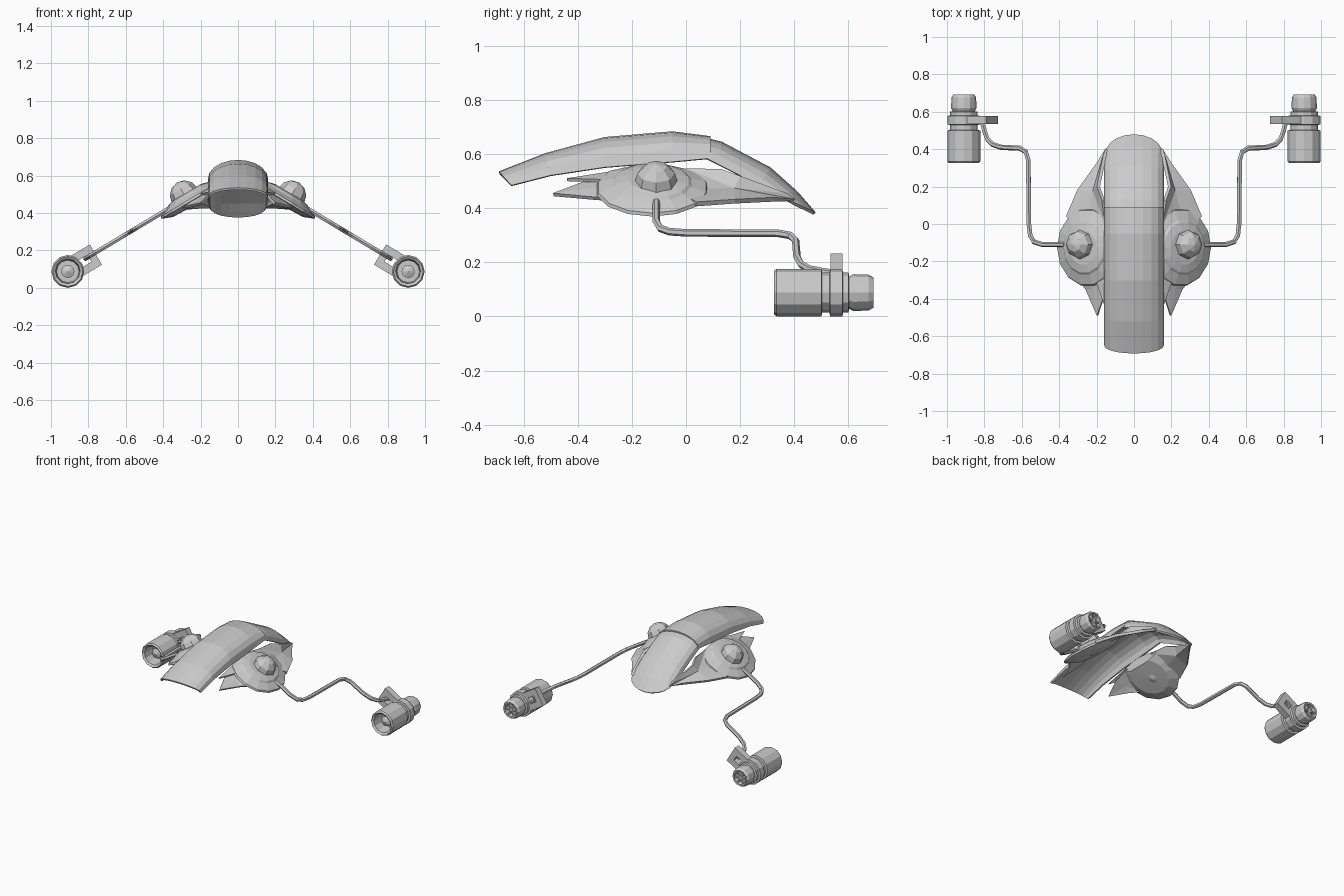
import bpy, bmesh
from math import pi, sin, cos, radians
from mathutils import Vector, Matrix

if "Cube" in bpy.data.objects:
    bpy.data.objects.remove(bpy.data.objects["Cube"])


def finish(name, bm, mirror=True, thick=0.0):
    bmesh.ops.recalc_face_normals(bm, faces=bm.faces)
    me = bpy.data.meshes.new(name)
    bm.to_mesh(me)
    bm.free()
    ob = bpy.data.objects.new(name, me)
    bpy.context.collection.objects.link(ob)
    if thick:
        m = ob.modifiers.new("thickness", 'SOLIDIFY')
        m.thickness = thick
        m.offset = 0
    if mirror:
        ob.modifiers.new("mirror", 'MIRROR')
    return ob


def shell(name, sections, n=10):
    """Arched shell; each section is (y top, y side, z top, z side)."""
    bm = bmesh.new()
    rows = []
    for yt, ys, zt, zs in sections:
        row = []
        for i in range(n + 1):
            a = pi * i / n
            k = sin(a) ** 0.85 if 0 < i < n else 0
            row.append(bm.verts.new((0.155 * cos(a), ys + (yt - ys) * k, zs + (zt - zs) * k)))
        rows.append(row)
    for r0, r1 in zip(rows, rows[1:]):
        for i in range(n):
            bm.faces.new((r0[i], r0[i + 1], r1[i + 1], r1[i]))
    return finish(name, bm, False, 0.012)


def revolve(profile, n, matrix):
    """Solid of revolution about local z; profile is (radius, height)."""
    bm = bmesh.new()
    vs = [bm.verts.new((r, 0, h)) for r, h in profile]
    es = [bm.edges.new(p) for p in zip(vs, vs[1:])]
    bmesh.ops.spin(bm, geom=vs + es, cent=(0, 0, 0), axis=(0, 0, 1),
                   angle=2 * pi, steps=n, use_merge=True)
    bmesh.ops.remove_doubles(bm, verts=bm.verts, dist=1e-5)
    bm.transform(matrix)
    return bm


def plate(name, pts, thick):
    """Fan of triangles around the middle of an outline."""
    bm = bmesh.new()
    vs = [bm.verts.new(p) for p in pts]
    c = bm.verts.new(sum((Vector(p) for p in pts), Vector()) / len(pts))
    for i in range(len(vs)):
        bm.faces.new((vs[i - 1], vs[i], c))
    return finish(name, bm, True, thick)


# Central hood and drooping tail
shell("front_hood", [(-.69, -.645, .53, .483), (-.52, -.50, .597, .52), (-.30, -.30, .657, .55),
                     (-.05, -.05, .678, .57), (.09, .09, .66, .583)])
shell("tail_hood", [(.07, .08, .655, .58), (.13, .12, .64, .56), (.20, .18, .603, .53),
                    (.31, .27, .545, .48), (.41, .32, .455, .457), (.475, .35, .38, .44)])

# Tilted side discs, trimmed where they meet the hood
tilt = Matrix.Translation((.25, -.125, .472)) @ Matrix.Rotation(radians(31), 4, 'Y') @ Matrix.Diagonal((1, 1.1, 1, 1))
bm = revolve([(0, .045), (.085, .045), (.125, .035), (.135, .025), (.185, .006), (.19, -.006),
              (.13, -.03), (0, -.035)], 14, tilt)
cut = bmesh.ops.bisect_plane(bm, geom=bm.verts[:] + bm.edges[:] + bm.faces[:],
                             plane_co=(.15, 0, 0), plane_no=(1, 0, 0), clear_inner=True)
bmesh.ops.holes_fill(bm, edges=[e for e in bm.edges if e.is_boundary])
finish("side_disc", bm)

# Faceted domes on the discs
bm = bmesh.new()
bmesh.ops.create_uvsphere(bm, u_segments=8, v_segments=6, radius=.08,
                          matrix=Matrix.Translation((.285, -.11, .495)) @ Matrix.Rotation(radians(31), 4, 'Y'))
finish("disc_dome", bm)

# Pointed fins in front of and behind each disc
plate("front_fin", [(.32, -.26, .43), (.255, -.35, .437), (.195, -.49, .45),
                    (.155, -.37, .495), (.15, -.24, .53)], .014)
plate("upper_fin", [(.21, -.28, .50), (.155, -.44, .505), (.145, -.25, .535)], .012)
plate("rear_fin", [(.15, .0, .54), (.165, .13, .54), (.19, .20, .515), (.155, .37, .455), (.145, .40, .43),
                   (.20, .32, .432), (.30, .18, .425), (.36, .04, .415), (.27, -.05, .46)], .018)

# Bent arms lying in one sloping plane
path = [(.37, -.11), (.49, -.11), (.535, -.095), (.555, -.06), (.562, 0), (.565, .34), (.578, .385),
        (.61, .405), (.71, .41), (.755, .425), (.785, .455), (.80, .50), (.815, .56)]
cu = bpy.data.curves.new("arm", 'CURVE')
cu.dimensions = '3D'
sp = cu.splines.new('POLY')
sp.points.add(len(path) - 1)
for p, (x, y) in zip(sp.points, path):
    p.co = (x, y, .31 - .6 * (x - .56), 1)
cu.bevel_depth = .014
cu.bevel_resolution = 1
cu.use_fill_caps = True
arm = bpy.data.objects.new("arm", cu)
bpy.context.collection.objects.link(arm)
sp.use_smooth = False
arm.modifiers.new("mirror", 'MIRROR')

# Engine pods, hollow at both ends
centre = Vector((.91, 0, .088))
along_y = Matrix.Translation(centre) @ Matrix.Rotation(-pi / 2, 4, 'X')
bm = revolve([(0, .36), (.035, .375), (.035, .42), (.06, .42), (.066, .335), (.08, .325), (.088, .335),
              (.088, .50), (.074, .503), (.074, .53), (.088, .532), (.088, .578), (.074, .58), (.074, .60),
              (.06, .603), (.068, .62), (.066, .675), (.056, .692), (.046, .69), (.042, .655), (0, .655)],
             12, along_y)
finish("engine_pod", bm)

# Crossed vanes in the rear nozzle
bm = bmesh.new()
for i in range(3):
    bmesh.ops.create_cube(bm, size=1, matrix=Matrix.Translation(centre + Vector((0, .668, 0)))
                          @ Matrix.Rotation(i * pi / 3, 4, 'Y') @ Matrix.Diagonal((.094, .03, .01, 1)))
finish("nozzle_vanes", bm)

# Slotted bracket from each pod up to its arm
bm = bmesh.new()
frame = Matrix.Translation(centre + Vector((0, .556, 0))) @ Matrix.Rotation(radians(31), 4, 'Y')
for x, z, sx, sz in [(-.11, .042, .13, .042), (-.11, -.042, .13, .042), (-.155, 0, .04, .042)]:
    bmesh.ops.create_cube(bm, size=1, matrix=frame @ Matrix.Translation((x, 0, z))
                          @ Matrix.Diagonal((sx, .045, sz, 1)))
finish("pod_bracket", bm)
